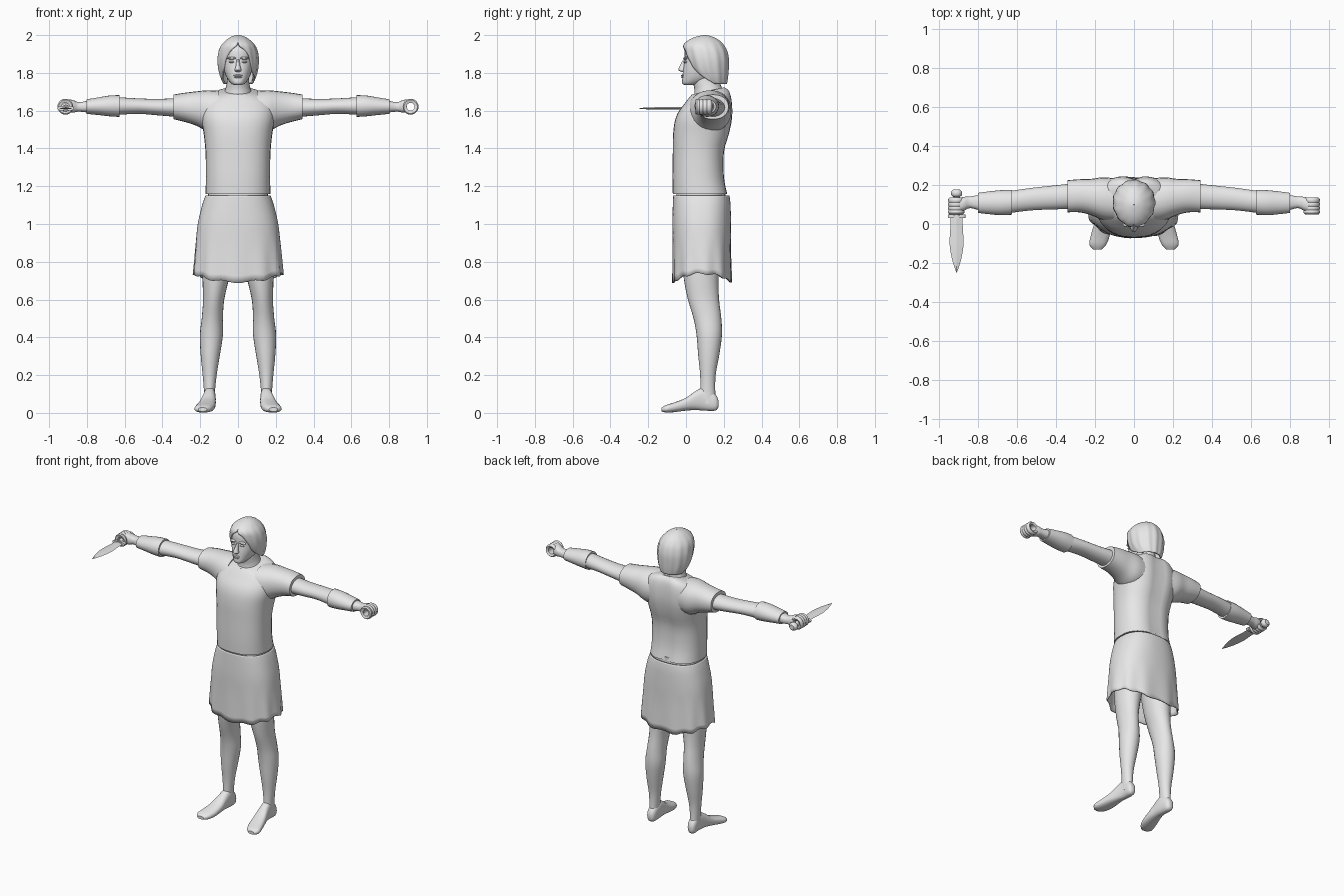
import bpy, bmesh, math
from mathutils import Vector

grey = bpy.data.materials.new("plain_grey")
grey.diffuse_color = (0.8, 0.8, 0.8, 1)


def finish(name, bm, mirror=False, thick=0.0, angle=40):
    bmesh.ops.recalc_face_normals(bm, faces=bm.faces)
    me = bpy.data.meshes.new(name)
    bm.to_mesh(me)
    bm.free()
    me.materials.append(grey)
    ob = bpy.data.objects.new(name, me)
    bpy.context.collection.objects.link(ob)
    bpy.ops.object.select_all(action='DESELECT')
    ob.select_set(True)
    bpy.context.view_layer.objects.active = ob
    bpy.ops.object.shade_smooth_by_angle(angle=math.radians(angle))
    if thick:
        so = ob.modifiers.new("thickness", 'SOLIDIFY')
        so.thickness = thick
        so.offset = -1
    if mirror:
        ob.modifiers.new("mirror", 'MIRROR')
    return ob


def refine(rows, steps):
    """Catmull-Rom interpolation of the cross-section rows."""
    rows = [Vector(r) for r in rows]
    out = []
    for i in range(len(rows) - 1):
        a, b = rows[max(i - 1, 0)], rows[i]
        c, d = rows[i + 1], rows[min(i + 2, len(rows) - 1)]
        for k in range(steps):
            t = k / steps
            out.append(0.5 * (2 * b + (c - a) * t + (2 * a - 5 * b + 4 * c - d) * t * t
                              + (3 * b - a - 3 * c + d) * t ** 3))
    return out + [rows[-1]]


def loft(name, axis, rows, n=24, power=2.0, steps=3, caps=True, warp=None, **kw):
    """Rows are (position on axis, u min, u max, v min, v max)."""
    bm = bmesh.new()
    rings = []
    for t, u0, u1, v0, v1 in refine(rows, steps):
        ring = []
        for i in range(n):
            a = 2 * math.pi * i / n
            ca, sa = math.cos(a), math.sin(a)
            u = (u0 + u1) / 2 + (u1 - u0) / 2 * math.copysign(abs(ca) ** (2 / power), ca)
            v = (v0 + v1) / 2 + (v1 - v0) / 2 * math.copysign(abs(sa) ** (2 / power), sa)
            co = {'x': (t, u, v), 'y': (u, t, v), 'z': (u, v, t)}[axis]
            if warp:
                co = warp(a, *co)
            ring.append(bm.verts.new(co))
        rings.append(ring)
    for r, s in zip(rings, rings[1:]):
        for i in range(n):
            j = (i + 1) % n
            bm.faces.new((r[i], r[j], s[j], s[i]))
    if caps:
        bm.faces.new(rings[0])
        bm.faces.new(rings[-1])
    return finish(name, bm, **kw)


def blob(name, loc, size, mirror=False):
    bm = bmesh.new()
    bmesh.ops.create_uvsphere(bm, u_segments=16, v_segments=10, radius=1)
    for v in bm.verts:
        v.co = Vector([loc[k] + size[k] * v.co[k] for k in range(3)])
    return finish(name, bm, mirror=mirror)


# Tunic body: neckline dips at the front, shallow groove down the back
def tunic_shape(a, x, y, z):
    k = min(max((z - 1.6) / 0.1, 0), 1)
    if y > 0.1:
        y -= 0.016 * math.exp(-(x / 0.04) ** 2) * (y - 0.1) / 0.12
    return x, y, z + k * 0.22 * (y - 0.12)


loft("tunic_body", 'z', [
    (1.16, -.172, .172, -.07, .225), (1.25, -.17, .17, -.072, .207),
    (1.38, -.172, .172, -.07, .207), (1.48, -.182, .182, -.068, .235),
    (1.56, -.195, .195, -.055, .25), (1.63, -.19, .19, -.02, .25),
    (1.68, -.155, .155, .01, .238), (1.705, -.085, .085, .03, .215),
], n=32, power=2.4, warp=tunic_shape)

# Sleeves, arms, forearm wraps, wrists
loft("sleeve", 'x', [
    (.10, .01, .235, 1.49, 1.705), (.16, .02, .24, 1.49, 1.708), (.22, .045, .232, 1.52, 1.702),
    (.28, .06, .23, 1.54, 1.695), (.342, .06, .225, 1.555, 1.685)], power=2.2, mirror=True)
loft("upper_arm", 'x', [
    (.30, .078, .21, 1.565, 1.668), (.42, .075, .197, 1.575, 1.662),
    (.53, .07, .185, 1.583, 1.665), (.65, .055, .168, 1.577, 1.672)], mirror=True)
loft("forearm_wrap", 'x', [
    (.628, .048, .175, 1.567, 1.682), (.68, .045, .174, 1.57, 1.68),
    (.74, .05, .168, 1.577, 1.67), (.802, .057, .16, 1.583, 1.66)], mirror=True)
loft("wrist", 'x', [
    (.78, .065, .152, 1.588, 1.655), (.84, .082, .142, 1.595, 1.645),
    (.87, .07, .14, 1.59, 1.655), (.895, .06, .135, 1.59, 1.66)],
    power=2.4, mirror=True)

# Fist: curled fingers around an open hole, revolved about y
bm = bmesh.new()
profile = [(.021, .055), (.036, .05)]
for k in range(4):
    profile += [(.042, .057 + .02 * k), (.042, .065 + .02 * k), (.039, .071 + .02 * k)]
profile += [(.034, .137), (.021, .13)]
rings = []
for i in range(20):
    a = 2 * math.pi * i / 20
    rings.append([bm.verts.new((.914 + r * math.cos(a), y, 1.621 + r * math.sin(a)))
                  for r, y in profile])
for i in range(20):
    r, s = rings[i], rings[(i + 1) % 20]
    for k in range(len(profile)):
        m = (k + 1) % len(profile)
        bm.faces.new((r[k], r[m], s[m], s[k]))
finish("fist", bm, mirror=True)


# Skirt: folds grow toward the wavy hem, which drops at front and back
def skirt_shape(a, x, y, z):
    k = min(max((0.95 - z) / 0.22, 0), 1)
    fold = 1 + 0.025 * k * math.sin(11 * a + 0.8)
    z -= k * k * (0.047 * math.sin(a) ** 2 + 0.006 * math.sin(11 * a))
    return x * fold, 0.085 + (y - 0.085) * fold, z


loft("skirt", 'z', [
    (1.152, -.172, .172, -.068, .23), (1.10, -.19, .19, -.07, .236),
    (1.0, -.213, .213, -.072, .238), (.88, -.226, .226, -.07, .238),
    (.737, -.238, .238, -.07, .243)], n=66, power=2.4, steps=4, caps=False,
    warp=skirt_shape, thick=.008)
loft("waist", 'z', [(1.12, -.16, .16, -.05, .21), (1.18, -.16, .16, -.05, .21)],
     power=2.4, steps=1)

# Legs and feet
loft("leg", 'z', [
    (.95, .012, .19, -.03, .19), (.80, .03, .19, -.02, .18), (.70, .05, .188, -.01, .172),
    (.60, .073, .185, .01, .175), (.50, .08, .192, .04, .187), (.41, .08, .202, .056, .19),
    (.30, .097, .197, .065, .175), (.20, .113, .187, .075, .157),
    (.11, .122, .18, .075, .155), (.05, .122, .18, .07, .16)], mirror=True)
loft("foot", 'y', [
    (.172, .138, .165, .03, .065), (.155, .123, .178, .012, .10), (.10, .118, .18, .012, .135),
    (.05, .118, .19, .015, .115), (0, .118, .205, .012, .08), (-.06, .125, .222, .004, .056),
    (-.105, .142, .23, .002, .042), (-.13, .165, .21, .008, .028)],
    power=2.5, mirror=True)

# Neck and head
loft("neck", 'z', [
    (1.66, -.085, .085, .04, .21), (1.71, -.068, .068, .045, .195),
    (1.76, -.058, .058, .035, .175), (1.82, -.058, .058, .04, .17)])
loft("head", 'z', [
    (1.735, -.02, .02, -.005, .05), (1.745, -.037, .037, -.02, .09),
    (1.775, -.06, .06, -.019, .16), (1.82, -.076, .076, -.015, .19),
    (1.87, -.083, .083, -.008, .21), (1.92, -.083, .083, -.006, .205),
    (1.96, -.062, .062, .02, .18), (1.985, -.02, .02, .07, .13)], power=2.2)
loft("nose", 'z', [
    (1.806, -.012, .012, -.025, .0), (1.815, -.018, .018, -.04, .0),
    (1.835, -.012, .012, -.034, .0), (1.872, -.007, .007, -.014, .01)], n=12)
blob("brow", (.033, -.003, 1.878), (.025, .012, .007), True)
blob("eye", (.033, -.002, 1.858), (.014, .011, .006), True)
blob("upper_lip", (0, -.017, 1.786), (.024, .009, .005))
blob("lower_lip", (0, -.017, 1.777), (.02, .009, .005))

# Hair: shell with a face opening that closes toward the crown
hair = [(1.742, .078, .06, .216, 100), (1.775, .093, .04, .221, 68),
        (1.82, .105, .012, .225, 45), (1.87, .109, -.006, .226, 37),
        (1.915, .103, -.014, .217, 24), (1.945, .09, -.014, .202, 5),
        (1.968, .07, .005, .182, 0), (1.987, .045, .04, .152, 0),
        (1.998, .018, .08, .118, 0), (2.0, .002, .096, .1, 0)]
bm = bmesh.new()
N, last = 48, None
for z, w, y0, y1, opening in refine(hair, 3):
    half = math.radians(max(opening, 0))
    row = []
    for i in range(N + 1):
        a = half + (2 * math.pi - 2 * half) * i / N
        wave = 1 + 0.022 * math.sin(13 * a) * min(1, (2.0 - z) / 0.08)
        row.append(bm.verts.new((w * wave * math.sin(a),
                                 (y0 + y1) / 2 - (y1 - y0) / 2 * wave * math.cos(a), z)))
    if last:
        for i in range(N):
            bm.faces.new((last[i], last[i + 1], row[i + 1], row[i]))
    last = row
bmesh.ops.remove_doubles(bm, verts=bm.verts, dist=0.0004)
finish("hair", bm, thick=.01, angle=50)


# Dagger held in one fist, pointing forward
def dagger_part(name, rows, **kw):
    X, Z = -.912, 1.612
    loft(name, 'y', [(y, X - w, X + w, Z - h, Z + h) for y, w, h in rows], **kw)


dagger_part("blade", [(.04, .03, .007), (-.02, .032, .007), (-.10, .036, .007),
                      (-.17, .026, .006), (-.22, .012, .004), (-.25, .001, .001)],
            n=4, angle=15)
dagger_part("guard", [(.048, .045, .012), (.03, .045, .012)], steps=1, power=3)
dagger_part("grip", [(.04, .018, .018), (.09, .02, .02), (.15, .016, .016)], n=16)
dagger_part("pommel", [(.138, .014, .014), (.148, .027, .025), (.165, .028, .026),
                       (.178, .016, .016)], n=16)
